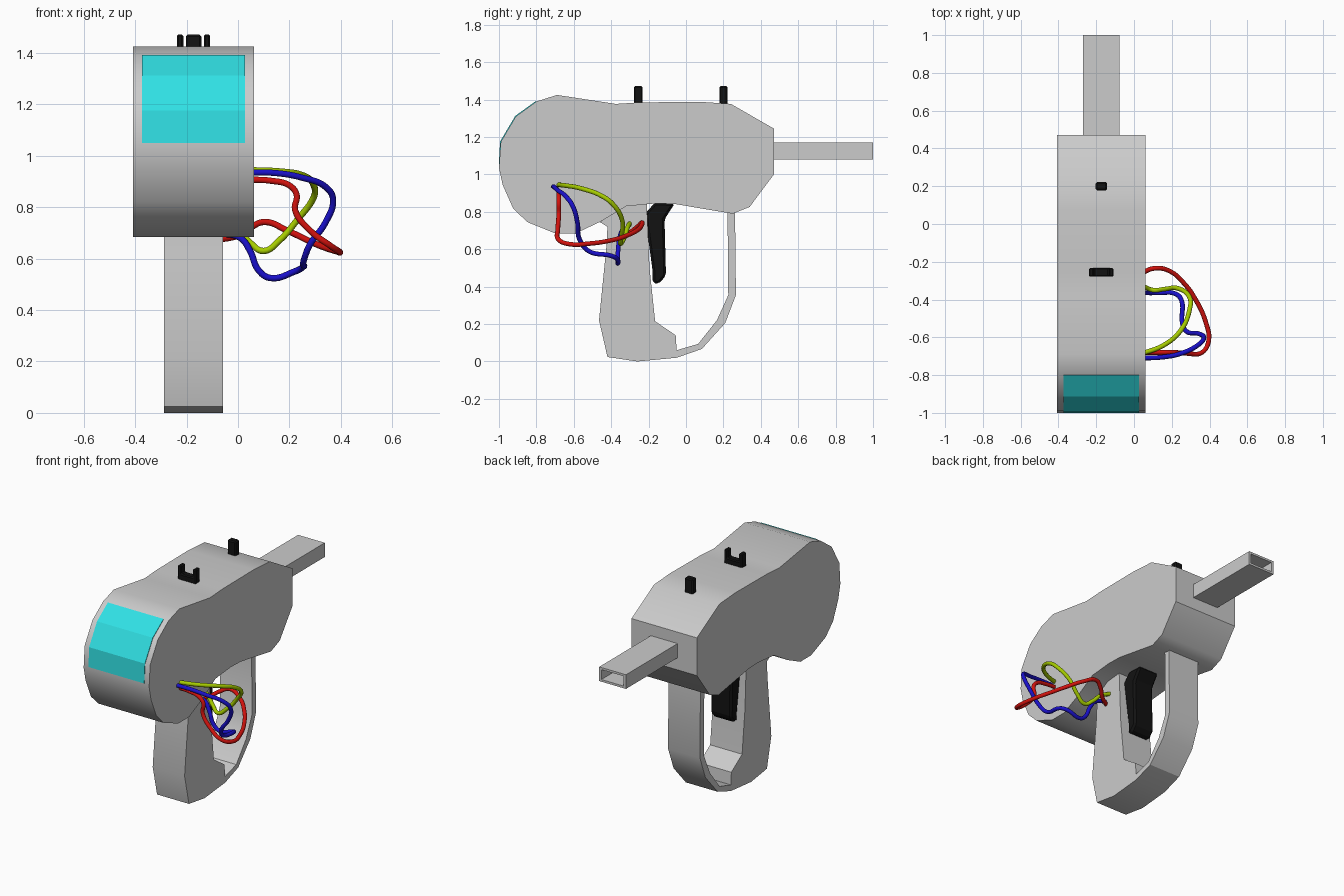
import bpy, bmesh

CX = -0.173  # centre plane of the body


def material(name, rgb):
    m = bpy.data.materials.new(name)
    m.diffuse_color = (*rgb, 1)
    return m


BLACK = material("black", (0.006, 0.006, 0.006))
CYAN = material("cyan", (0.03, 0.75, 0.78))


def finish(name, bm, mat=None, smooth=None, bevel=0):
    bmesh.ops.recalc_face_normals(bm, faces=bm.faces)
    me = bpy.data.meshes.new(name)
    bm.to_mesh(me)
    bm.free()
    ob = bpy.data.objects.new(name, me)
    bpy.context.collection.objects.link(ob)
    if mat:
        me.materials.append(mat)
    if bevel:
        mod = ob.modifiers.new("bevel", 'BEVEL')
        mod.width, mod.segments = bevel, 1
    if smooth:
        bpy.ops.object.select_all(action='DESELECT')
        ob.select_set(True)
        bpy.context.view_layer.objects.active = ob
        bpy.ops.object.shade_smooth_by_angle(angle=smooth)
    return ob


def prism(name, profile, x0, x1, **kw):
    """Extrude a (y, z) outline from x0 to x1."""
    bm = bmesh.new()
    face = bm.faces.new([bm.verts.new((x0, y, z)) for y, z in profile])
    res = bmesh.ops.extrude_face_region(bm, geom=[face])
    verts = [v for v in res["geom"] if isinstance(v, bmesh.types.BMVert)]
    bmesh.ops.translate(bm, verts=verts, vec=(x1 - x0, 0, 0))
    return finish(name, bm, **kw)


# Main housing
prism("body", [
    (-1.0, 1.035), (-0.99, 1.175), (-0.91, 1.31), (-0.80, 1.39), (-0.69, 1.425),
    (-0.375, 1.377), (-0.25, 1.385), (0.075, 1.388), (0.24, 1.377), (0.47, 1.245),
    (0.47, 1.0), (0.34, 0.826), (0.25, 0.79), (-0.06, 0.842), (-0.165, 0.845),
    (-0.32, 0.83), (-0.46, 0.746), (-0.59, 0.685), (-0.70, 0.685), (-0.85, 0.746),
    (-0.925, 0.82), (-0.98, 0.944)], -0.408, 0.062, smooth=0.6)

# Grip and guard in one loop
prism("grip_and_guard", [
    (-0.46, 0.745), (-0.42, 0.72), (-0.425, 0.62), (-0.465, 0.22), (-0.42, 0.024),
    (-0.26, 0.0), (-0.05, 0.02), (0.085, 0.067), (0.21, 0.206), (0.267, 0.355),
    (0.262, 0.81), (0.222, 0.81), (0.226, 0.355), (0.165, 0.22), (0.065, 0.094),
    (-0.05, 0.06), (-0.055, 0.14), (-0.165, 0.215), (-0.195, 0.50), (-0.21, 0.85),
    (-0.32, 0.84)], -0.287, -0.058, smooth=0.5)

# Trigger
prism("trigger", [
    (-0.22, 0.79), (-0.165, 0.85), (-0.06, 0.845), (-0.115, 0.76), (-0.107, 0.46),
    (-0.145, 0.415), (-0.178, 0.42), (-0.178, 0.48)],
    CX - 0.075, CX + 0.075, mat=BLACK, bevel=0.012)

# Hollow rectangular barrel
bm = bmesh.new()
rings = []
for y, w, h in [(0.46, 0.096, 0.046), (1.0, 0.096, 0.046),
                (1.0, 0.08, 0.032), (0.475, 0.08, 0.032)]:
    rings.append([bm.verts.new((CX + sx * w, y, 1.125 + sz * h))
                  for sx, sz in ((-1, -1), (1, -1), (1, 1), (-1, 1))])
for a, b in zip(rings, rings[1:]):
    for i in range(4):
        j = (i + 1) % 4
        bm.faces.new((a[i], a[j], b[j], b[i]))
bm.faces.new(rings[0])
bm.faces.new(rings[-1])
finish("barrel", bm)

# Display panel wrapped on the rear curve
prism("screen", [
    (-1.001, 1.05), (-0.994, 1.176), (-0.913, 1.313), (-0.802, 1.393),
    (-0.79, 1.375), (-0.895, 1.295), (-0.97, 1.17), (-0.98, 1.05)],
    -0.373, 0.027, mat=CYAN)

# Sights
prism("front_sight", [(0.178, 1.36), (0.178, 1.472), (0.222, 1.472), (0.222, 1.36)],
      CX - 0.03, CX + 0.03, mat=BLACK, bevel=0.007)
bm = bmesh.new()
outline = [(-0.065, 1.36), (0.065, 1.36), (0.065, 1.472), (0.04, 1.472),
           (0.04, 1.42), (-0.04, 1.42), (-0.04, 1.472), (-0.065, 1.472)]
face = bm.faces.new([bm.verts.new((CX + x, -0.279, z)) for x, z in outline])
res = bmesh.ops.extrude_face_region(bm, geom=[face])
bmesh.ops.translate(bm, vec=(0, 0.046, 0),
                    verts=[v for v in res["geom"] if isinstance(v, bmesh.types.BMVert)])
finish("rear_sight", bm, mat=BLACK, bevel=0.006)


# Cables looping from the body to the grip
def cable(name, rgb, pts):
    cu = bpy.data.curves.new(name, 'CURVE')
    cu.dimensions = '3D'
    cu.bevel_depth, cu.bevel_resolution, cu.resolution_u = 0.0125, 3, 6
    cu.use_fill_caps = True
    sp = cu.splines.new('BEZIER')
    sp.bezier_points.add(len(pts) - 1)
    for bp, p in zip(sp.bezier_points, pts):
        bp.co = p
        bp.handle_left_type = bp.handle_right_type = 'AUTO'
    cu.materials.append(material(name, rgb))
    bpy.context.collection.objects.link(bpy.data.objects.new(name, cu))


cable("green_cable", (0.38, 0.6, 0.0), [
    (.03, -.69, .945), (.16, -.64, .94), (.25, -.56, .925), (.295, -.45, .885),
    (.295, -.39, .84), (.23, -.34, .75), (.16, -.345, .67), (.10, -.35, .63),
    (.05, -.33, .66), (0, -.315, .71), (-.07, -.30, .74)])
cable("blue_cable", (0.01, 0.005, 0.6), [
    (.03, -.71, .935), (.15, -.705, .933), (.25, -.685, .915), (.34, -.64, .88),
    (.37, -.605, .83), (.34, -.58, .74), (.28, -.57, .655), (.255, -.52, .59),
    (.25, -.40, .565), (.22, -.37, .55), (.125, -.365, .525), (.08, -.365, .555),
    (.047, -.36, .63), (.01, -.35, .68), (-.07, -.34, .70)])
cable("red_cable", (0.65, 0.006, 0.004), [
    (.03, -.68, .908), (.13, -.68, .903), (.2, -.68, .885), (.228, -.68, .85),
    (.222, -.68, .79), (.28, -.685, .71), (.36, -.68, .65), (.395, -.62, .627),
    (.38, -.52, .63), (.32, -.39, .65), (.27, -.32, .672), (.19, -.25, .71),
    (.105, -.235, .743), (.047, -.26, .72), (0, -.30, .69), (-.07, -.34, .675)])
